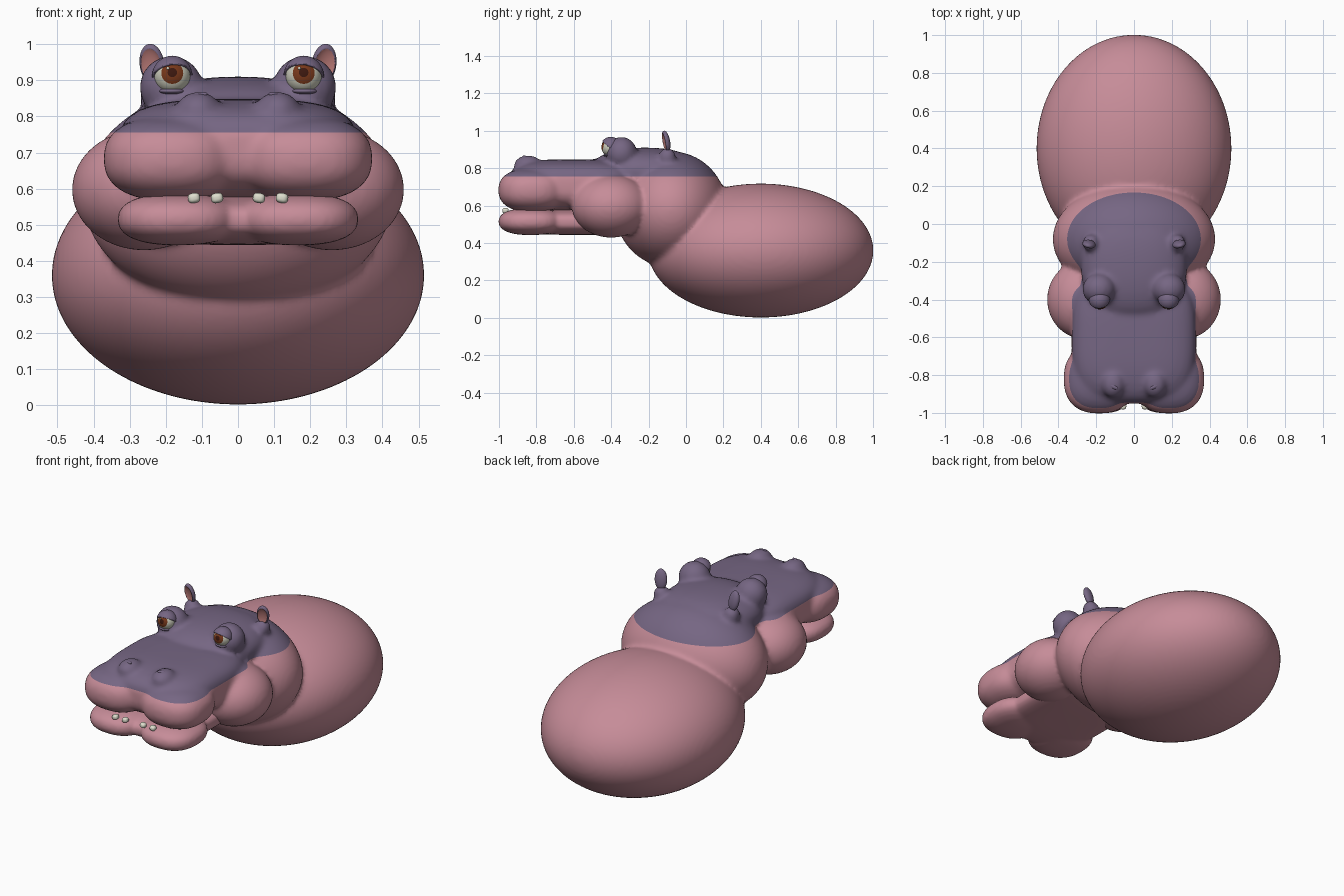
import bpy, bmesh, math
from mathutils import Vector, Matrix, Euler

if "Cube" in bpy.data.objects:
    bpy.data.objects.remove(bpy.data.objects["Cube"])


def mat(name, rgb):
    m = bpy.data.materials.new(name)
    m.diffuse_color = (*[(c / 255) ** 2.2 for c in rgb], 1)
    m.use_nodes = True
    m.node_tree.nodes["Principled BSDF"].inputs["Base Color"].default_value = m.diffuse_color
    return m


PINK = mat("pink skin", (197, 139, 151))
PURPLE = mat("purple skin", (117, 102, 130))
EAR = mat("inner ear pink", (190, 125, 122))
WHITE = mat("eye white", (205, 205, 188))
BROWN = mat("iris brown", (118, 58, 32))
DARK = mat("pupil dark", (62, 30, 22))
TOOTH = mat("tooth ivory", (222, 222, 205))


def blob(bm, c, r, p=2.0, rot=(0, 0, 0)):
    """Add an ellipsoid; p above 2 makes it boxier."""
    vs = bmesh.ops.create_icosphere(bm, subdivisions=5, radius=1)["verts"]
    m = Euler(rot).to_matrix()
    for v in vs:
        n = sum(abs(a) ** p for a in v.co) ** (1 / p)
        d = v.co / n
        v.co = m @ Vector((d.x * r[0], d.y * r[1], d.z * r[2])) + Vector(c)


def make(name, bm, mats):
    me = bpy.data.meshes.new(name)
    for f in bm.faces:
        f.smooth = True
    bm.to_mesh(me)
    bm.free()
    for m in mats:
        me.materials.append(m)
    ob = bpy.data.objects.new(name, me)
    bpy.context.collection.objects.link(ob)
    return ob


def fuse(name, bm, mats, voxel, smooth, split=None):
    """Melt overlapping blobs into one skin; colour it above height split."""
    ob = make(name, bm, [])
    rm = ob.modifiers.new("fuse", 'REMESH')
    rm.mode = 'VOXEL'
    rm.voxel_size = voxel
    sm = ob.modifiers.new("soften", 'SMOOTH')
    sm.factor = 0.5
    sm.iterations = smooth
    dg = bpy.context.evaluated_depsgraph_get()
    me = bpy.data.meshes.new_from_object(ob.evaluated_get(dg))
    bpy.data.objects.remove(ob)
    out = bmesh.new()
    out.from_mesh(me)
    if split:
        bmesh.ops.bisect_plane(out, geom=out.verts[:] + out.edges[:] + out.faces[:],
                               dist=1e-4, plane_co=(0, 0, split), plane_no=(0, 0, 1))
    for f in out.faces:
        f.material_index = int(bool(split) and f.calc_center_median().z > split)
    return make(name, out, mats)


# body, neck, head and upper muzzle as one skin
bm = bmesh.new()
blob(bm, (0, 0.4, 0.36), (0.516, 0.602, 0.358))
blob(bm, (0, -0.08, 0.58), (0.43, 0.30, 0.31))
blob(bm, (0, -0.22, 0.78), (0.28, 0.29, 0.13), 2.3)
blob(bm, (0, -0.60, 0.71), (0.33, 0.35, 0.138), 3.2)
for s in (-1, 1):
    blob(bm, (s * 0.26, -0.40, 0.597), (0.20, 0.21, 0.168))
    blob(bm, (s * 0.185, -0.82, 0.683), (0.187, 0.183, 0.117), 2.4)
    blob(bm, (s * 0.11, -0.845, 0.815), (0.062, 0.075, 0.054))
    blob(bm, (s * 0.185, -0.345, 0.88), (0.088, 0.083, 0.088))
    blob(bm, (s * 0.228, -0.10, 0.86), (0.045, 0.045, 0.05))
fuse("body_and_head", bm, [PINK, PURPLE], 0.013, 7, 0.755)

# lower jaw with two lip lobes
bm = bmesh.new()
blob(bm, (0, -0.58, 0.512), (0.28, 0.36, 0.068), 3)
for s in (-1, 1):
    blob(bm, (s * 0.165, -0.83, 0.515), (0.168, 0.172, 0.072), 2.4)
fuse("lower_jaw", bm, [PINK], 0.011, 5)


def ball(r):
    """Sphere with its pole facing the front."""
    b = bmesh.new()
    bmesh.ops.create_uvsphere(b, u_segments=32, v_segments=24, radius=r)
    bmesh.ops.rotate(b, verts=b.verts, matrix=Matrix.Rotation(math.pi / 2, 3, 'X'))
    return b


for s, side in ((-1, "left"), (1, "right")):
    eye = Vector((s * 0.182, -0.402, 0.912))

    # eyeball with iris and pupil rings
    bm = ball(0.05)
    for f in bm.faces:
        a = math.degrees(f.calc_center_median().angle(Vector((0, -1, 0))))
        f.material_index = 2 if a < 15 else 1 if a < 41 else 0
    ob = make(side + "_eyeball", bm, [WHITE, BROWN, DARK])
    ob.location = eye
    ob.rotation_euler = (-0.2, 0, 0)

    # eye glint
    bm = bmesh.new()
    blob(bm, eye + Vector((-0.012, -0.0445, 0.021)), (0.004, 0.003, 0.004))
    make(side + "_eye_glint", bm, [WHITE])

    # upper eyelid shell
    bm = ball(0.056)
    n = Vector((s * 0.1, 0.6, 0.8))
    bmesh.ops.bisect_plane(bm, geom=bm.verts[:] + bm.edges[:] + bm.faces[:],
                           plane_co=(0, 0, 0), plane_no=n, clear_inner=True)
    ob = make(side + "_upper_eyelid", bm, [PURPLE])
    ob.location = eye
    sol = ob.modifiers.new("thickness", 'SOLIDIFY')
    sol.thickness = 0.007

    # lower eyelid fold
    bm = bmesh.new()
    blob(bm, (s * 0.184, -0.418, 0.870), (0.034, 0.025, 0.009))
    make(side + "_lower_eyelid", bm, [PURPLE])

    # ear with pink inner face
    bm = bmesh.new()
    blob(bm, (0, 0, 0), (0.035, 0.021, 0.058))
    for v in bm.verts:
        if v.co.y < -0.012:
            v.co.y = -0.024 - v.co.y  # hollow front
    for f in bm.faces:
        c = f.calc_center_median()
        f.material_index = int(c.y < 0.004 and (c.x / 0.035) ** 2 + (c.z / 0.058) ** 2 < 0.62)
    ob = make(side + "_ear", bm, [PURPLE, EAR])
    ob.location = (s * 0.238, -0.107, 0.944)
    ob.rotation_euler = (0.2, s * 0.08, s * 0.25)

    # nostril rim
    bm = bmesh.new()
    blob(bm, (s * 0.112, -0.86, 0.858), (0.03, 0.011, 0.009), 2, (0.15, s * 0.15, s * 0.45))
    make(side + "_nostril", bm, [PURPLE])

    # two small lower teeth
    for i, x in enumerate((0.058, 0.122)):
        bm = bmesh.new()
        blob(bm, (s * x, -0.965, 0.574), (0.017, 0.017, 0.014), 2.6, (0, s * 0.2, 0))
        make(f"{side}_tooth_{i + 1}", bm, [TOOTH])
